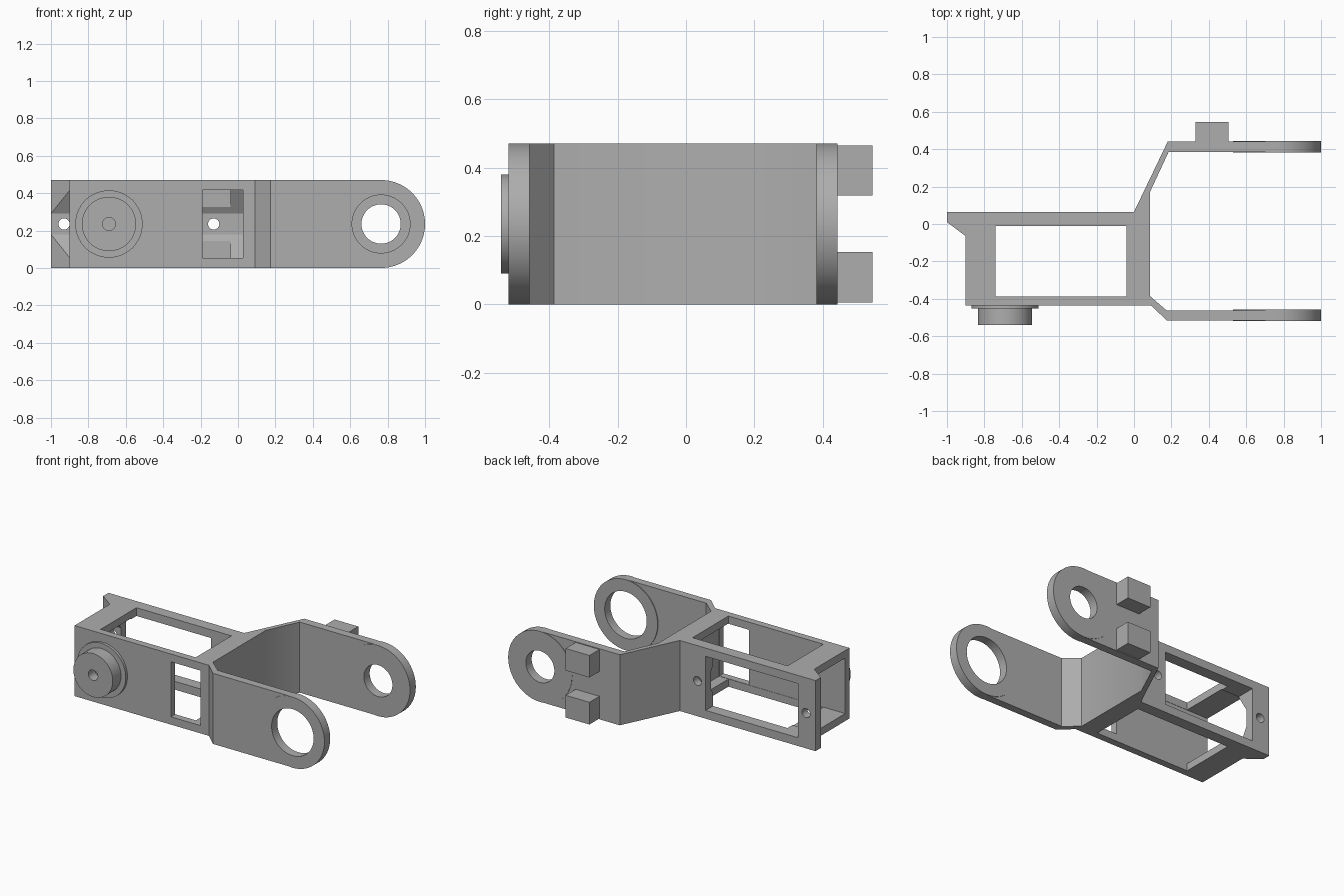
import bpy, bmesh, math
from mathutils import Vector

old = bpy.data.objects.get("Cube")
if old:
    bpy.data.objects.remove(old, do_unlink=True)

grey = bpy.data.materials.new("plain grey")
grey.use_nodes = True
colour = (0.42, 0.42, 0.42, 1)
grey.diffuse_color = colour
grey.node_tree.nodes["Principled BSDF"].inputs["Base Color"].default_value = colour

H = 0.47        # bracket height
MID = H / 2


def prism(name, points, direction):
    """Extrude a closed loop of 3D points along a direction."""
    bm = bmesh.new()
    face = bm.faces.new([bm.verts.new(p) for p in points])
    out = bmesh.ops.extrude_face_region(bm, geom=[face])
    verts = [g for g in out["geom"] if isinstance(g, bmesh.types.BMVert)]
    bmesh.ops.translate(bm, verts=verts, vec=Vector(direction))
    bmesh.ops.recalc_face_normals(bm, faces=bm.faces)
    mesh = bpy.data.meshes.new(name)
    bm.to_mesh(mesh)
    bm.free()
    mesh.materials.append(grey)
    obj = bpy.data.objects.new(name, mesh)
    bpy.context.collection.objects.link(obj)
    return obj


def box(name, x0, x1, y0, y1, z0, z1):
    return prism(name, [(x0, y0, z0), (x1, y0, z0), (x1, y1, z0), (x0, y1, z0)],
                 (0, 0, z1 - z0))


def rod(name, x, radius, y0, y1, sides=64):
    """Cylinder along y at mid height."""
    ring = [(x + radius * math.cos(a), y0, MID + radius * math.sin(a))
            for a in (2 * math.pi * i / sides for i in range(sides))]
    return prism(name, ring, (0, y1 - y0, 0))


def cut(target, cutter):
    cutter.hide_render = True
    mod = target.modifiers.new("cut", "BOOLEAN")
    mod.operation = "DIFFERENCE"
    mod.solver = "EXACT"
    mod.object = cutter
    bpy.context.view_layer.objects.active = target
    bpy.ops.object.modifier_apply(modifier=mod.name)
    bpy.data.objects.remove(cutter, do_unlink=True)


# Main bracket: box frame and two fork arms from one plan outline
EYE = 0.765
outline = [(-1, 0.065), (0, 0.065), (0.18, 0.44), (EYE, 0.44), (EYE, 0.385),
           (0.185, 0.385), (0.085, 0.17), (0.085, -0.385), (0.175, -0.463),
           (EYE, -0.463), (EYE, -0.515), (0.175, -0.515), (0.09, -0.435),
           (-0.9, -0.435), (-0.9, -0.065), (-1, 0.01)]
frame = prism("fork_frame", [(x, y, 0) for x, y in outline], (0, 0, H))

# Hollow inside with chamfered back corners, open at the narrow end
section = [(-0.39, 0.05), (-0.068, 0.05), (0.01, 0.18),
           (0.01, H - 0.18), (-0.068, H - 0.05), (-0.39, H - 0.05)]
cut(frame, prism("cavity", [(-1.1, y, z) for y, z in section], (1.13, 0, 0)))

# Windows through top and bottom, back wall and front wall
cut(frame, box("top_window", -0.74, -0.04, -0.388, -0.012, -0.1, H + 0.1))
cut(frame, box("back_window", -0.87, -0.19, -0.1, 0.2, 0.055, H - 0.055))
cut(frame, box("front_window", -0.19, 0.028, -0.5, -0.3, 0.052, H - 0.052))

# Screw holes in the back wall
for x in (-0.93, -0.13):
    cut(frame, rod("screw_hole", x, 0.03, -0.2, 0.2, 32))

# Round eyes at the ends of the arms
for side, y0, y1, hole in (("front", -0.518, -0.458, 0.155),
                           ("back", 0.382, 0.443, 0.105)):
    eye = rod(side + "_eye", EYE, MID, y0, y1, 96)
    for part in (frame, eye):
        cut(part, rod("eye_hole", EYE, hole, y0 - 0.03, y1 + 0.03))

# Stepped boss with a blind centre hole
rod("boss_flange", -0.69, 0.18, -0.453, -0.43)
boss = rod("boss", -0.69, 0.145, -0.54, -0.44)
cut(boss, rod("boss_hole", -0.69, 0.035, -0.6, -0.47, 32))

# Stop blocks on the back arm
box("lower_stop_block", 0.33, 0.505, 0.435, 0.545, 0.005, 0.153)
box("upper_stop_block", 0.33, 0.505, 0.435, 0.545, 0.318, 0.465)

# Smooth the round walls, keep edges sharp
bpy.ops.object.select_all(action="DESELECT")
for obj in bpy.context.collection.objects:
    if obj.type == "MESH" and grey.name in obj.data.materials:
        obj.select_set(True)
        bpy.context.view_layer.objects.active = obj
bpy.ops.object.shade_smooth_by_angle(angle=math.radians(30))
